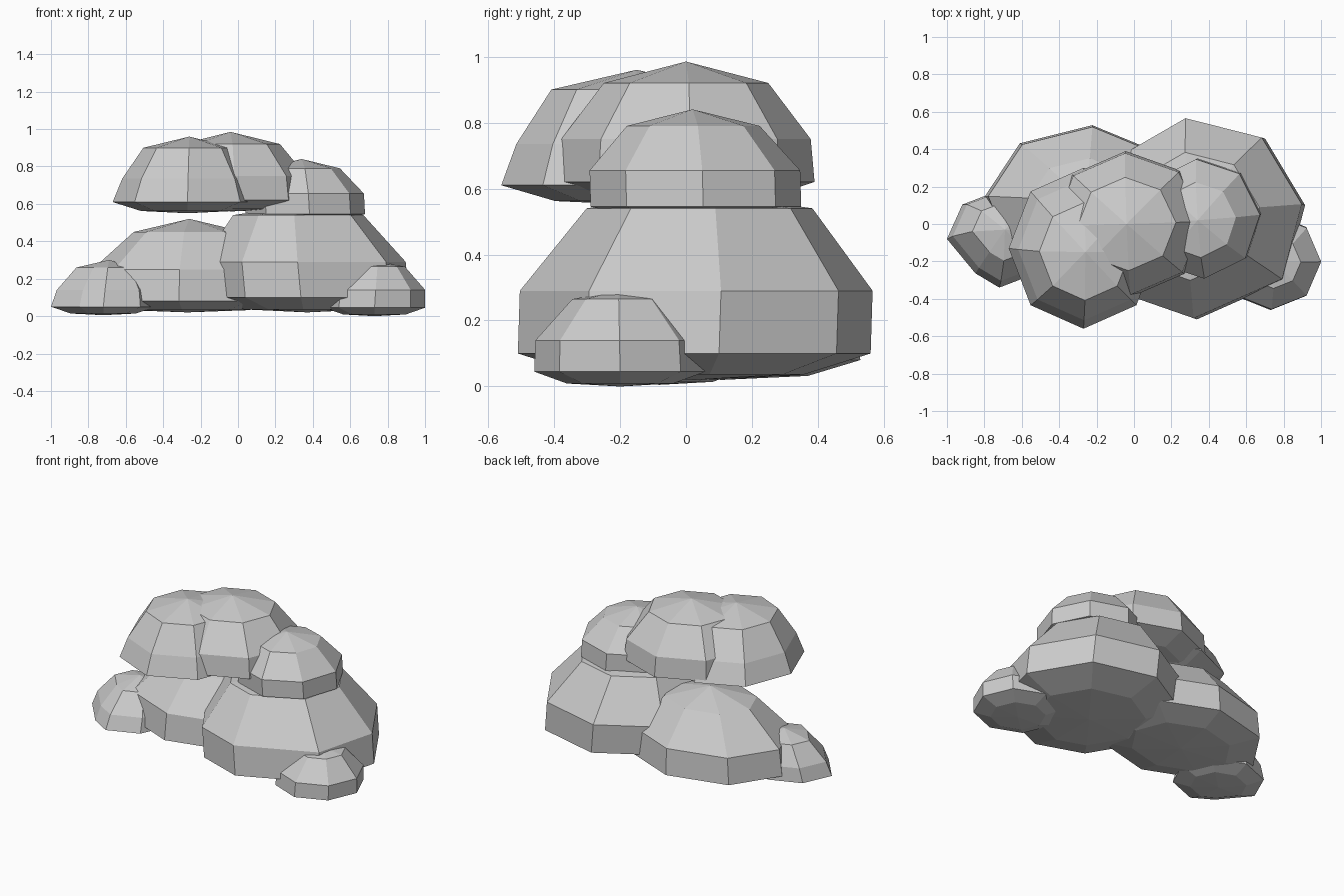
import bpy, bmesh
from math import sin, cos, radians

old = bpy.data.objects.get("Cube")
if old:
    bpy.data.objects.remove(old, do_unlink=True)

# One plain grey for the whole cloud
grey = bpy.data.materials.new("cloud_grey")
grey.use_nodes = True
colour = (0.6, 0.6, 0.6, 1)
grey.diffuse_color = colour
grey.node_tree.nodes["Principled BSDF"].inputs["Base Color"].default_value = colour

SIDES = 8


def lump(name, centre, apex, radii, heights, spread, turn=0, nudges=None):
    """Faceted dome with a shallow underside; nudges shift single corners in x."""
    nudges = nudges or {}
    floor, rim, middle, crown, top = heights
    bm = bmesh.new()
    levels = [
        (floor + (rim - floor) * 0.2, 0.62, 0),
        (rim, 1, 0),
        (middle, spread[0], 0.3),
        (crown, spread[1], 0.8),
    ]
    rings = []
    for z, size, lean in levels:
        cx, cy = (c + (a - c) * lean for c, a in zip(centre, apex))
        ring = []
        for i in range(SIDES):
            angle = radians(turn + i * 360 / SIDES)
            x = radii[0] * cos(angle) + nudges.get(i, 0)
            y = radii[1] * sin(angle)
            ring.append(bm.verts.new((cx + size * x, cy + size * y, z)))
        rings.append(ring)
    under = bm.verts.new((*centre, floor))
    peak = bm.verts.new((*apex, top))
    for i in range(SIDES):
        j = (i + 1) % SIDES
        bm.faces.new((under, rings[0][j], rings[0][i]))
        bm.faces.new((rings[-1][i], rings[-1][j], peak))
        for low, high in zip(rings, rings[1:]):
            bm.faces.new((low[i], low[j], high[j], high[i]))
    mesh = bpy.data.meshes.new(name)
    bm.to_mesh(mesh)
    bm.free()
    mesh.materials.append(grey)
    obj = bpy.data.objects.new(name, mesh)
    bpy.context.collection.objects.link(obj)
    return obj


# Lower layer
lump("large_base_lump", (0.37, 0.025), (0.31, 0.045), (0.55, 0.54),
     (0.02, 0.1, 0.29, 0.54, 0.59), (1, 0.64), 8, {6: -0.11})
lump("right_base_lump", (-0.27, 0.11), (-0.26, 0.12), (0.53, 0.42),
     (0.02, 0.08, 0.25, 0.45, 0.52), (0.97, 0.56), -5)
lump("left_small_lump", (0.73, -0.2), (0.75, -0.205), (0.27, 0.26),
     (0, 0.045, 0.14, 0.265, 0.29), (0.98, 0.54))
lump("right_small_lump", (-0.72, -0.08), (-0.69, -0.03), (0.28, 0.26),
     (0.005, 0.05, 0.14, 0.26, 0.3), (0.92, 0.6), 0, {5: 0.07})

# Upper layer
lump("top_centre_lump", (-0.03, 0), (-0.04, 0), (0.41, 0.39),
     (0.56, 0.62, 0.75, 0.92, 0.985), (0.97, 0.64), 2)
lump("top_right_lump", (-0.27, -0.13), (-0.26, -0.15), (0.4, 0.43),
     (0.55, 0.61, 0.735, 0.9, 0.96), (0.88, 0.61))
lump("top_left_lump", (0.36, 0.03), (0.34, 0.02), (0.32, 0.32),
     (0.51, 0.545, 0.655, 0.79, 0.84), (1, 0.63), 4)
